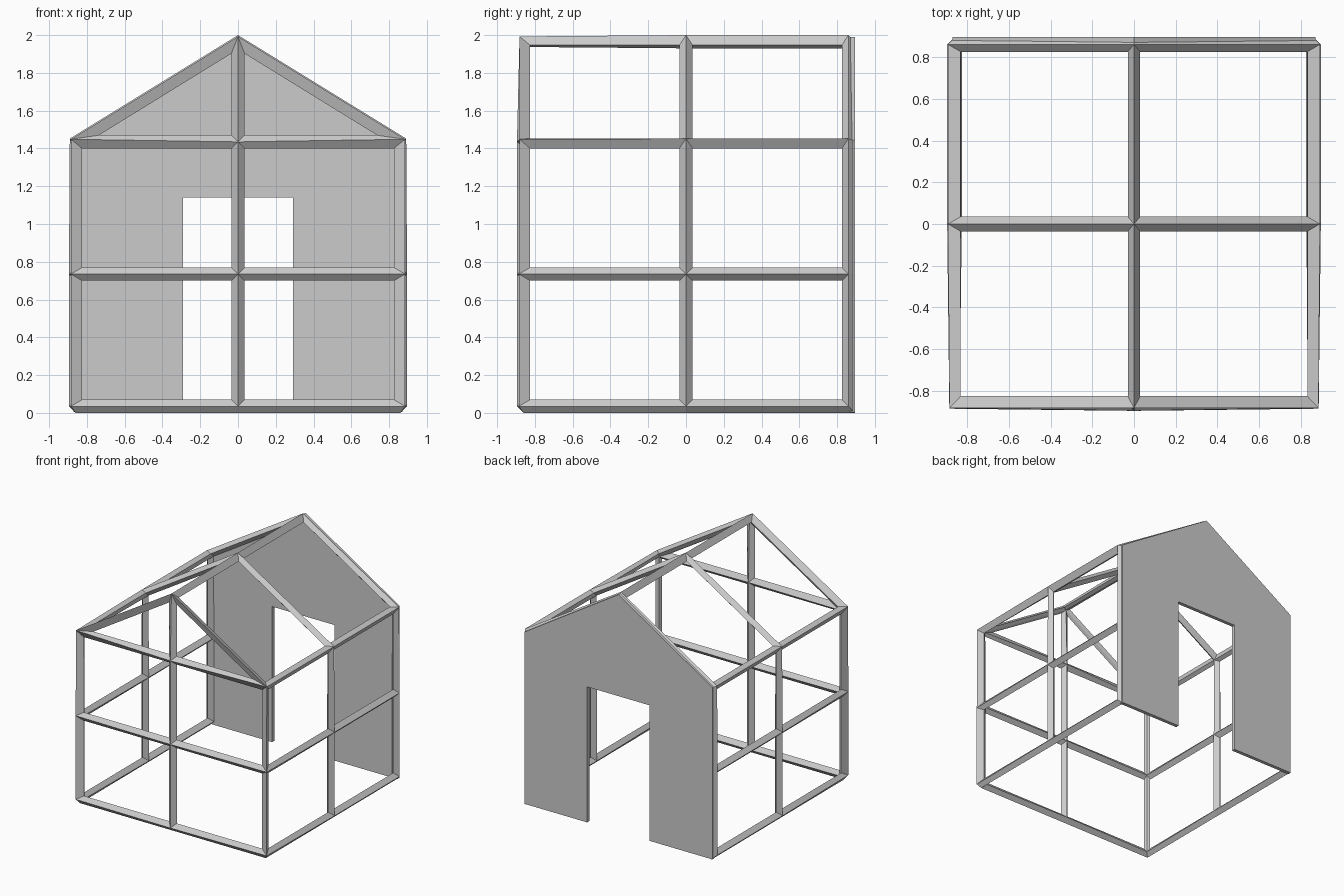
import bpy, bmesh

if "Cube" in bpy.data.objects:
    bpy.data.objects.remove(bpy.data.objects["Cube"])

X, Y = 0.86, 0.86           # centre lines of the corner posts
FLOOR, MID, EAVE, RIDGE = 0.035, 0.735, 1.435, 1.965
BEAM = 0.07


def add_object(name, bm):
    bmesh.ops.remove_doubles(bm, verts=bm.verts, dist=1e-5)
    mesh = bpy.data.meshes.new(name)
    bm.to_mesh(mesh)
    bm.free()
    ob = bpy.data.objects.new(name, mesh)
    bpy.context.collection.objects.link(ob)
    return ob


# Beam frame: panels of the front, sides, gable and roof turned into beams
bm = bmesh.new()


def face(*pts):
    bm.faces.new([bm.verts.new(p) for p in pts])


for s in (-1, 1):
    def side(*pts):
        pts = [(s * x, y, z) for x, y, z in pts]
        face(*(pts if s > 0 else pts[::-1]))
    for z0, z1 in ((FLOOR, MID), (MID, EAVE)):
        side((0, -Y, z0), (X, -Y, z0), (X, -Y, z1), (0, -Y, z1))
        for y0, y1 in ((-Y, 0), (0, Y)):
            side((X, y0, z0), (X, y1, z0), (X, y1, z1), (X, y0, z1))
    side((0, -Y, EAVE), (X, -Y, EAVE), (0, -Y, RIDGE))
    for y0, y1 in ((-Y, 0), (0, Y)):
        side((X, y0, EAVE), (X, y1, EAVE), (0, y1, RIDGE), (0, y0, RIDGE))

frame = add_object("beam_frame", bm)
wire = frame.modifiers.new("beams", 'WIREFRAME')
wire.thickness = BEAM
wire.offset = 0
wire.use_boundary = True
wire.use_even_offset = True
wire.use_replace = True

# Back wall: gabled slab with a doorway cut up from the floor
DOOR, DOOR_TOP, WALL_X = 0.29, 1.14, 0.87
half = [(DOOR, DOOR_TOP), (DOOR, 0.005), (WALL_X, 0.005), (WALL_X, EAVE + 0.01)]
outline = half + [(0, 1.99)] + [(-x, z) for x, z in reversed(half)]
bm = bmesh.new()
f = bm.faces.new([bm.verts.new((x, 0.865, z)) for x, z in outline])
ext = bmesh.ops.extrude_face_region(bm, geom=[f])
bmesh.ops.translate(bm, vec=(0, 0.03, 0),
                    verts=[v for v in ext["geom"] if isinstance(v, bmesh.types.BMVert)])
bmesh.ops.recalc_face_normals(bm, faces=bm.faces)
add_object("back_wall", bm)
